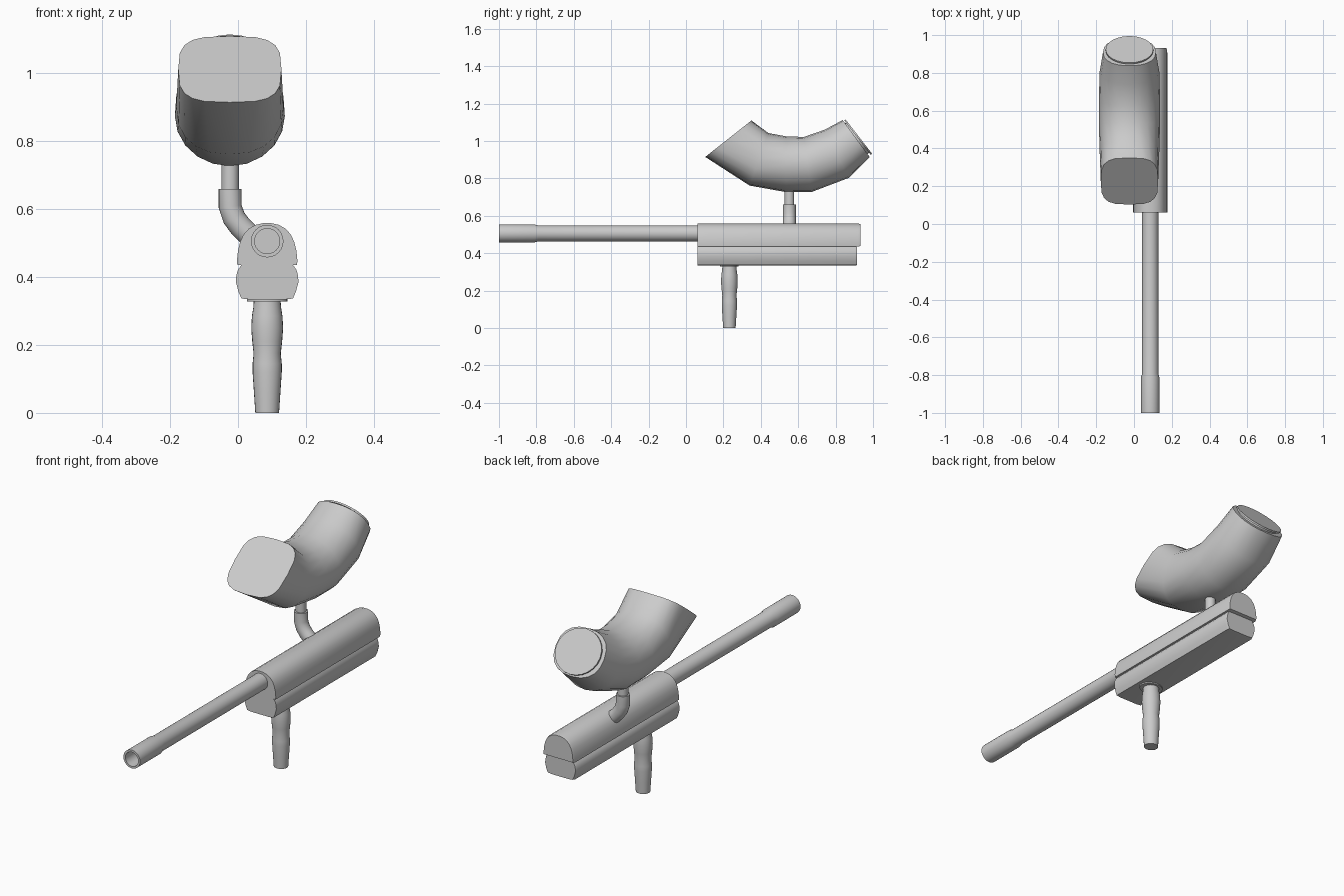
import bpy, bmesh, math
from mathutils import Vector

if "Cube" in bpy.data.objects:
    bpy.data.objects.remove(bpy.data.objects["Cube"])

grey = bpy.data.materials.new("plain grey")
grey.diffuse_color = (0.6, 0.6, 0.6, 1)
grey.use_nodes = True
grey.node_tree.nodes["Principled BSDF"].inputs["Base Color"].default_value = grey.diffuse_color


def loft(name, rings, angle=40):
    """Skin a list of equal-length point rings and cap both ends."""
    bm = bmesh.new()
    vs = [[bm.verts.new(p) for p in r] for r in rings]
    n = len(vs[0])
    for a, b in zip(vs, vs[1:]):
        for i in range(n):
            j = (i + 1) % n
            bm.faces.new((a[i], a[j], b[j], b[i]))
    bm.faces.new(vs[0])
    bm.faces.new(vs[-1])
    bmesh.ops.recalc_face_normals(bm, faces=bm.faces[:])
    me = bpy.data.meshes.new(name)
    bm.to_mesh(me)
    bm.free()
    me.materials.append(grey)
    me.shade_smooth()
    me.set_sharp_from_angle(angle=math.radians(angle))
    ob = bpy.data.objects.new(name, me)
    bpy.context.collection.objects.link(ob)
    return ob


def ring(c, u, v, ru, rv, n=24, power=1.0):
    """Rounded ring around c in the plane of u and v; power < 1 makes it boxier."""
    pts = []
    for i in range(n):
        t = 2 * math.pi * i / n - math.pi / 2
        s, k = math.sin(t), math.cos(t)
        if abs(k) < 1e-6:
            k = 0
        a = math.copysign(abs(k) ** power, k) * ru
        b = math.copysign(abs(s) ** power, s) * rv
        pts.append(Vector(c) + Vector(u) * a + Vector(v) * b)
    return pts


X, Y, Z = (1, 0, 0), (0, 1, 0), (0, 0, 1)
CX = 0.086

# barrel with wider hollow muzzle
barrel = [(-0.8, 0.037), (-1.0, 0.037), (-1.0, 0.048), (-0.81, 0.048),
          (-0.79, 0.0425), (0.1, 0.0425)]
loft("barrel", [ring((CX, y, 0.506), X, Z, r, r) for y, r in barrel])


# receiver halves: mirrored (half width, height) profiles swept along y
def sweep(name, profile, y0, y1):
    pts = profile + [(-w, z) for w, z in reversed(profile)]
    cz = sum(z for w, z in pts) / len(pts)

    def section(y, s):
        return [(CX + w * s, y, cz + (z - cz) * s) for w, z in pts]
    return loft(name, [section(y0, 1), section(y1 - 0.012, 1), section(y1, 0.95)])


sweep("upper_body", [(0.088, 0.435), (0.089, 0.45), (0.086, 0.478), (0.08, 0.503),
                     (0.07, 0.525), (0.054, 0.543), (0.034, 0.554), (0.012, 0.559)],
      0.062, 0.932)
sweep("lower_body", [(0.05, 0.334), (0.076, 0.337), (0.085, 0.358), (0.092, 0.385),
                     (0.091, 0.405), (0.086, 0.422), (0.075, 0.437)], 0.062, 0.915)

# grip with swells, and its mounting flange
grip = [(0, 0.035), (0.06, 0.039), (0.12, 0.043), (0.145, 0.043), (0.175, 0.040),
        (0.21, 0.044), (0.25, 0.047), (0.285, 0.045), (0.31, 0.041), (0.335, 0.039)]
loft("grip", [ring((CX, 0.232, z), X, Y, r, r * 0.95) for z, r in grip])
loft("grip_flange", [ring((CX, 0.232, z), X, Y, 0.06, 0.05) for z in (0.328, 0.345)])

# feed elbow rising from the body side, and thin neck
path = [(-0.023, 0.66), (-0.023, 0.608), (-0.012, 0.575), (0.008, 0.548), (0.055, 0.503)]
rings = []
for i, (x, z) in enumerate(path):
    a, b = path[max(i - 1, 0)], path[min(i + 1, len(path) - 1)]
    d = Vector((b[0] - a[0], 0, b[1] - a[1])).normalized()
    rings.append(ring((x, 0.553, z), (-d.z, 0, d.x), Y, 0.034, 0.034))
loft("feed_elbow", rings)
loft("feed_neck", [ring((-0.023, 0.553, z), X, Y, 0.0255, 0.0255) for z in (0.64, 0.78)])

# hopper: bottom (y, z), top (y, z), half width, boxiness
stations = [
    ((0.103, 0.915), (0.35, 1.11), 0.152, 0.60),
    ((0.34, 0.762), (0.44, 1.043), 0.158, 0.85),
    ((0.535, 0.727), (0.535, 1.025), 0.162, 1.0),
    ((0.67, 0.727), (0.63, 1.022), 0.162, 1.0),
    ((0.87, 0.803), (0.74, 1.06), 0.158, 0.95),
    ((0.982, 0.915), (0.838, 1.112), 0.140, 0.85),
]


def hopper_ring(lo, hi, w, power, n=20):
    lo, hi = Vector((-0.024, *lo)), Vector((-0.024, *hi))
    half = (hi - lo) / 2
    return ring((lo + hi) / 2, X, half.normalized(), w, half.length, n, power)


loft("hopper", [hopper_ring(*s) for s in stations], 50)

# round lid on the rear end, seated on a narrow groove
out = Vector((0, 0.79, 0.61))
up = Vector((0, -0.61, 0.79))
centre = Vector((-0.024, 0.911, 1.013))
lid = [(-0.01, 0.108), (0.008, 0.108), (0.008, 0.122), (0.017, 0.122)]
loft("hopper_lid", [ring(centre + out * d, X, up, r + 0.004, r - 0.006) for d, r in lid])
